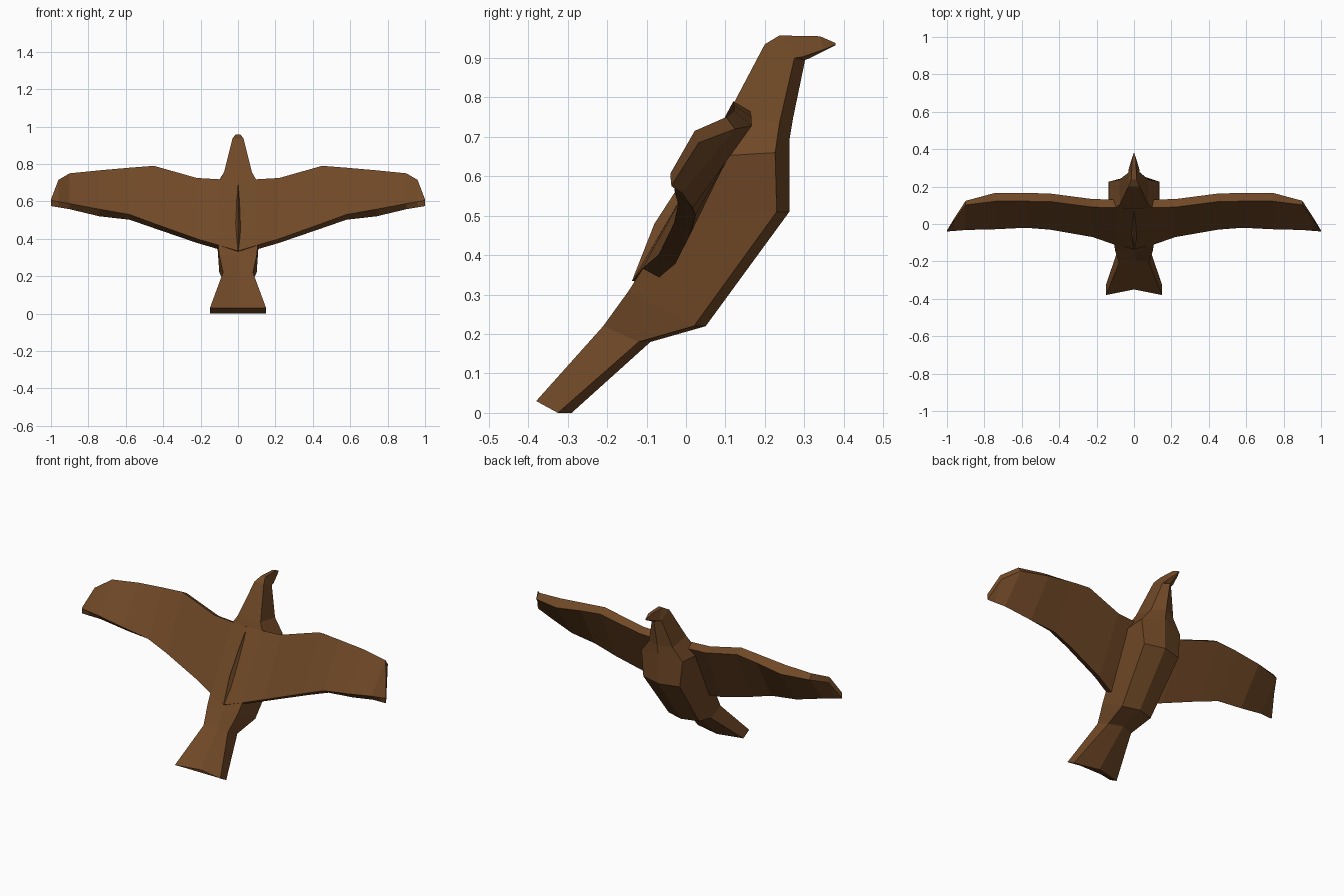
import bpy, bmesh

brown = bpy.data.materials.new("dark_brown_wood")
brown.diffuse_color = (0.162, 0.066, 0.020, 1)


def loft(name, rings):
    """Skin a row of equal-sized cross-sections and cap both ends."""
    bm = bmesh.new()
    rows = [[bm.verts.new(p) for p in ring] for ring in rings]
    n = len(rows[0])
    for a, b in zip(rows, rows[1:]):
        for i in range(n):
            j = (i + 1) % n
            bm.faces.new((a[i], a[j], b[j], b[i]))
    bm.faces.new(rows[0])
    bm.faces.new(rows[-1][::-1])
    bmesh.ops.recalc_face_normals(bm, faces=bm.faces)
    mesh = bpy.data.meshes.new(name)
    bm.to_mesh(mesh)
    bm.free()
    mesh.materials.append(brown)
    obj = bpy.data.objects.new(name, mesh)
    bpy.context.collection.objects.link(obj)
    return obj


# Body, tail to beak: back half-width, belly half-width, back edge (y, z),
# belly edge (y, z), belly keel (y, z), inward shift of the back centre
stations = [
    (.150, .150, (-.380, .030), (-.325, .000), (-.290, .000), .030),
    (.080, .080, (-.210, .220), (-.120, .180), (-.090, .180), .020),
    (.100, .100, (-.145, .310), (.020, .220), (.050, .220), .005),
    (.120, .120, (-.025, .500), (.230, .510), (.262, .510), 0),
    (.135, .135, (.060, .650), (.226, .660), (.262, .690), 0),
    (.075, .078, (.105, .755), (.237, .735), (.271, .745), 0),
    (.030, .030, (.200, .935), (.275, .900), (.302, .895), 0),
    (.014, .028, (.237, .957), (.295, .903), (.308, .897), 0),
    (.010, .012, (.340, .955), (.348, .921), (.352, .919), 0),
    (.002, .002, (.379, .938), (.379, .934), (.380, .933), 0),
]
rings = []
for wb, wf, (by, bz), (ey, ez), (ky, kz), shift in stations:
    rings.append([(0, by + shift, bz), (wb, by, bz), (wf, ey, ez),
                  (0, ky, kz), (-wf, ey, ez), (-wb, by, bz)])
loft("body", rings)

# Wing ribs: x, leading (y, z), trailing (y, z), thickness offset (y, z)
ribs = [
    (.00, (.085, .715), (-.135, .335), (.043, -.020)),
    (.10, (.088, .718), (-.112, .365), (.043, -.022)),
    (.22, (.090, .725), (-.070, .400), (.043, -.022)),
    (.45, (.120, .790), (-.030, .482), (.043, -.025)),
    (.58, (.122, .780), (-.020, .530), (.044, -.028)),
    (.74, (.122, .766), (-.028, .558), (.045, -.038)),
    (.90, (.102, .750), (-.032, .588), (.022, -.030)),
    (.96, (.022, .715), (-.037, .598), (.010, -.030)),
    (1.0, (-.038, .610), (-.040, .605), (.003, -.030)),
]


def rib_ring(rib, side):
    x, (ly, lz), (ty, tz), (oy, oz) = rib
    x *= side
    return [(x, ly, lz), (x, ly + oy, lz + oz),
            (x, ty + oy, tz + oz), (x, ty, tz)]


# Both wings as one slab running through the body
loft("wings", [rib_ring(r, -1) for r in reversed(ribs)]
     + [rib_ring(r, 1) for r in ribs[1:]])

# Narrow raised ridge down the middle of the back: z, base y, crest y, half-width
spine = [(.690, .085, .066, .004), (.600, .045, -.002, .018),
         (.480, -.020, -.080, .026), (.335, -.100, -.137, .026)]
loft("back_ridge", [[(-w, b, z), (0, c, z), (w, b, z)] for z, b, c, w in spine])
